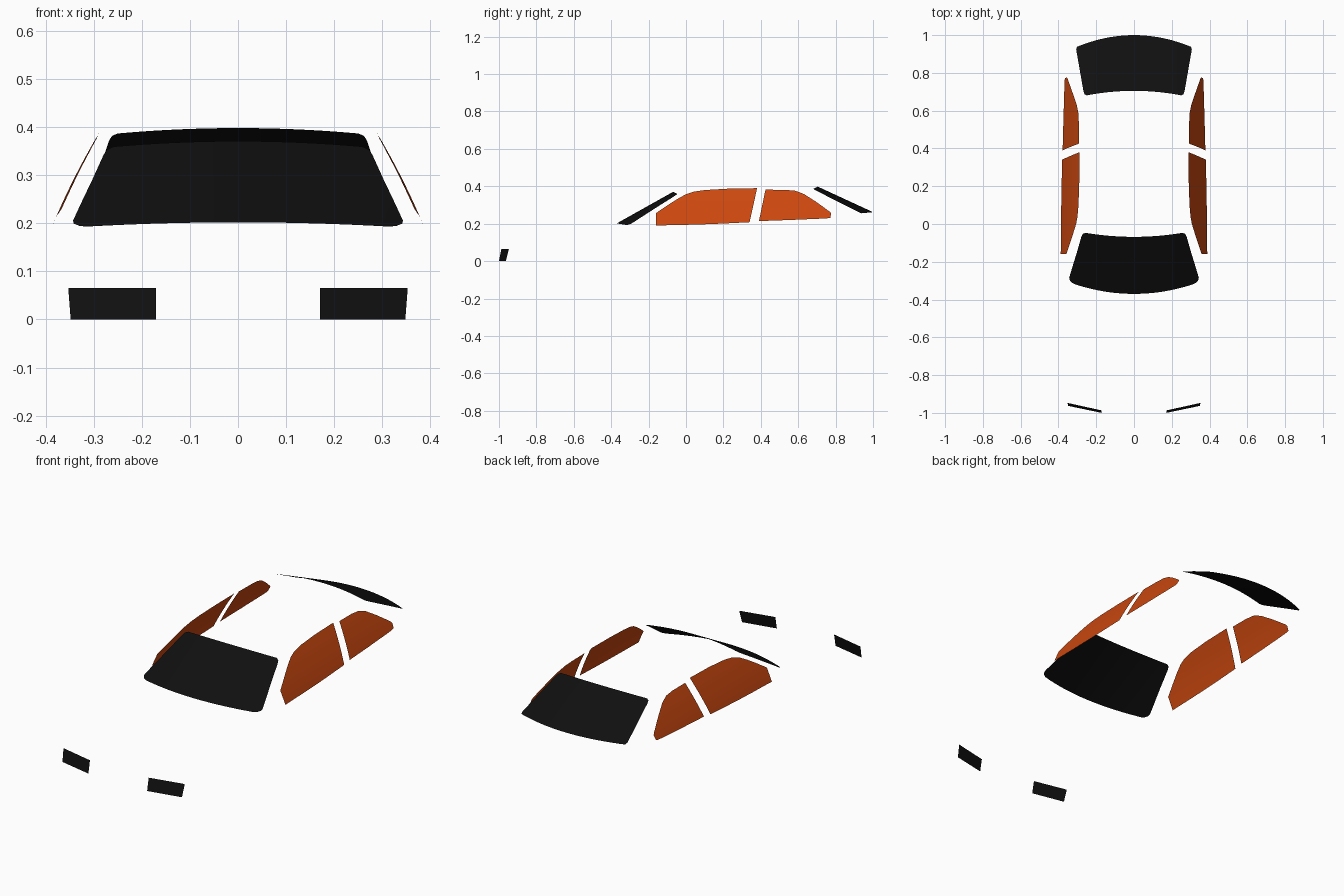
import bpy, bmesh
from mathutils import Vector

cube = bpy.data.objects.get("Cube")
if cube:
    bpy.data.objects.remove(cube, do_unlink=True)


def material(name, rgb):
    m = bpy.data.materials.new(name)
    m.use_nodes = True
    m.diffuse_color = (*rgb, 1)
    m.node_tree.nodes["Principled BSDF"].inputs["Base Color"].default_value = (*rgb, 1)
    return m


black = material("black_glass", (0.005, 0.005, 0.005))
orange = material("orange_glass", (0.6, 0.065, 0.005))


def lerp(a, b, t):
    return a + (b - a) * t


def sheet(name, rows, outward, mat):
    """Skin equal-length rows of points into a smooth sheet facing outward."""
    bm = bmesh.new()
    grid = [[bm.verts.new(p) for p in row] for row in rows]
    for r0, r1 in zip(grid, grid[1:]):
        for i in range(len(r0) - 1):
            bm.faces.new((r0[i], r0[i + 1], r1[i + 1], r1[i]))
    bm.normal_update()
    if sum(f.normal.dot(Vector(outward)) for f in bm.faces) < 0:
        bmesh.ops.reverse_faces(bm, faces=bm.faces[:])
    mesh = bpy.data.meshes.new(name)
    bm.to_mesh(mesh)
    bm.free()
    mesh.materials.append(mat)
    mesh.shade_smooth()
    obj = bpy.data.objects.new(name, mesh)
    bpy.context.collection.objects.link(obj)


def screen(name, start, end, widths, outward):
    """Bowed glass; start and end are (y, z, y bow, z bow) on the centre line."""
    rows = []
    for v, w in widths:
        y, z, by, bz = [lerp(a, b, v) for a, b in zip(start, end)]
        xs = [w * (i / 12 - 1) for i in range(25)]
        rows.append([(x, y + by * x * x, z + bz * x * x) for x in xs])
    sheet(name, rows, outward, black)


# Windscreen and rear screen, with rounded corners
screen("windscreen", (-0.37, 0.202, 0.52, -0.09), (-0.068, 0.371, 0.32, -0.17),
       [(0, 0.315), (0.015, 0.33), (0.05, 0.342), (0.09, 0.343), (0.3, 0.327),
        (0.6, 0.303), (0.9, 0.28), (0.97, 0.272), (1, 0.258)], (0, -1, 1))
screen("rear_screen", (0.705, 0.398, -0.385, -0.18), (1.0, 0.262, -0.68, -0.07),
       [(0, 0.25), (0.03, 0.262), (0.1, 0.268), (0.5, 0.286), (0.95, 0.306),
        (1, 0.302)], (0, 1, 1))

# Side windows: columns of (y, z) at the sill and (y, z) at the roof
front_columns = [
    (-0.16, 0.19, -0.16, 0.257), (-0.1, 0.192, -0.1, 0.298),
    (-0.05, 0.193, -0.05, 0.33), (0, 0.194, 0, 0.358), (0.03, 0.195, 0.04, 0.371),
    (0.1, 0.197, 0.1, 0.38), (0.2, 0.201, 0.22, 0.387), (0.34, 0.208, 0.38, 0.39)]
rear_columns = [
    (0.39, 0.214, 0.425, 0.382), (0.5, 0.218, 0.53, 0.381),
    (0.56, 0.22, 0.585, 0.376), (0.6, 0.222, 0.63, 0.359),
    (0.65, 0.224, 0.69, 0.321), (0.7, 0.226, 0.735, 0.289),
    (0.755, 0.229, 0.77, 0.263), (0.772, 0.232, 0.776, 0.255)]


def side_point(side, y, z):
    """Place a point on the inward-leaning curved side of the cabin."""
    d = z - 0.19
    return (side * (0.388 - 0.011 * max(0, y - 0.4) - 0.41 * d - 0.45 * d * d), y, z)


for label, side in (("left", 1), ("right", -1)):
    for part, columns in (("front", front_columns), ("rear", rear_columns)):
        rows = [[side_point(side, lerp(y0, y1, k / 8), lerp(z0, z1, k / 8))
                 for k in range(9)] for y0, z0, y1, z1 in columns]
        sheet(f"{label}_{part}_window", rows, (side, 0, 0.3), orange)

    # Headlight panels, swept back and leaning slightly
    rows = [[(side * 0.171, -1.0, 0), (side * 0.348, -0.963, 0)],
            [(side * 0.171, -0.987, 0.065), (side * 0.353, -0.947, 0.065)]]
    sheet(f"{label}_headlight", rows, (0, -1, 0), black)
